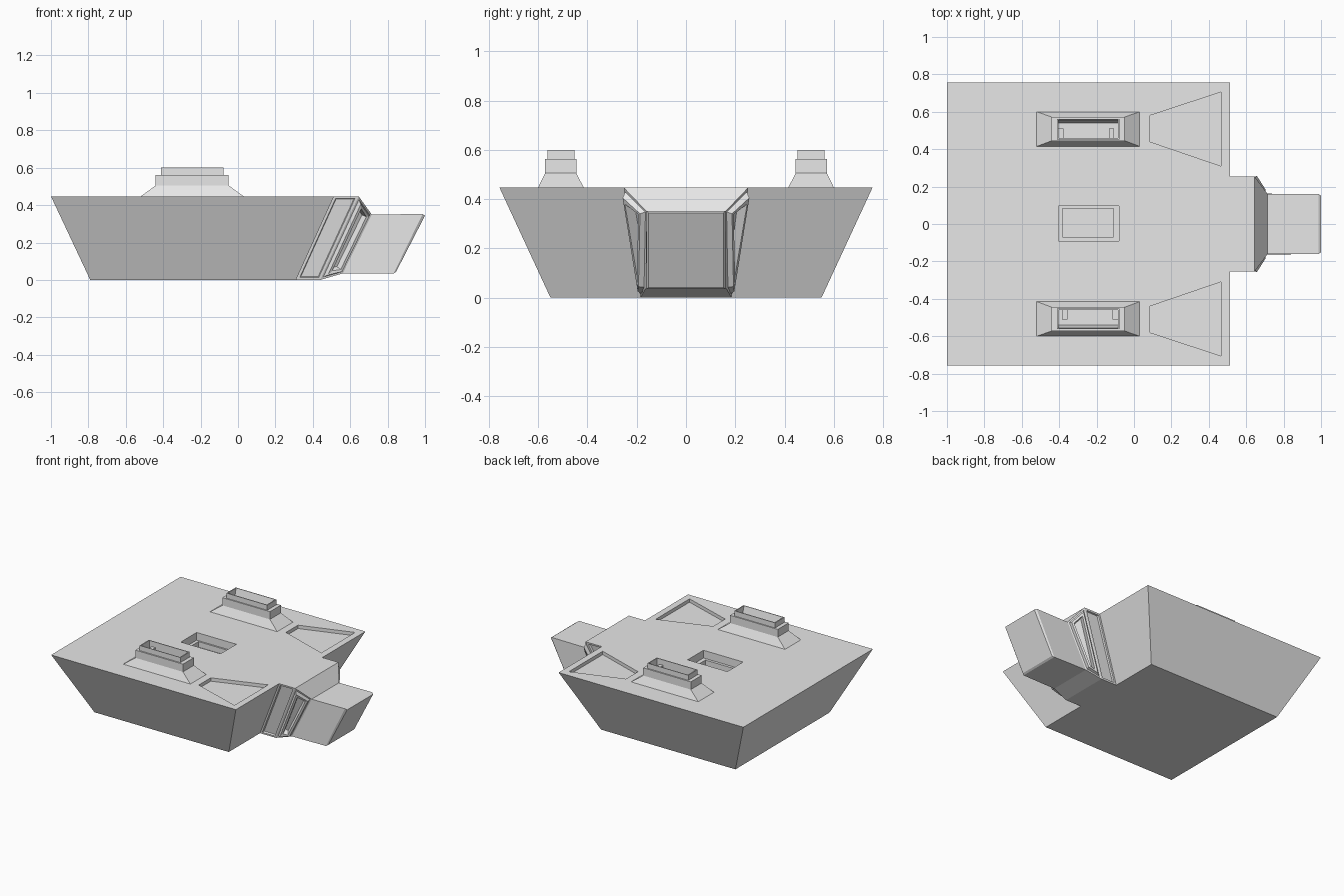
import bpy
import bmesh

if "Cube" in bpy.data.objects:
    bpy.data.objects.remove(bpy.data.objects["Cube"], do_unlink=True)

grey = bpy.data.materials.new("light_grey")
grey.use_nodes = True
grey.diffuse_color = (0.8, 0.8, 0.8, 1)
grey.node_tree.nodes["Principled BSDF"].inputs["Base Color"].default_value = (0.8, 0.8, 0.8, 1)


def rect(x0, x1, y0, y1, z):
    """Horizontal rectangular ring."""
    return [(x0, y0, z), (x1, y0, z), (x1, y1, z), (x0, y1, z)]


def slant(xt, xb, yt, yb, zt, zb):
    """Raked trapezoid ring across the x axis."""
    return [(xt, -yt, zt), (xt, yt, zt), (xb, yb, zb), (xb, -yb, zb)]


def solid(name, rings, panels=()):
    """Closed loft through four-sided rings; panels inset the two y sides."""
    bm = bmesh.new()
    loops = [[bm.verts.new(p) for p in ring] for ring in rings]
    sides = []
    for a, b in zip(loops, loops[1:]):
        for i in range(4):
            j = (i + 1) % 4
            f = bm.faces.new((a[i], a[j], b[j], b[i]))
            if i % 2:
                sides.append(f)
    bm.faces.new(loops[0])
    bm.faces.new(loops[-1])
    bmesh.ops.recalc_face_normals(bm, faces=bm.faces)
    for thickness, depth in panels:
        bmesh.ops.inset_individual(bm, faces=sides, thickness=thickness,
                                   depth=depth, use_even_offset=True)
    mesh = bpy.data.meshes.new(name)
    bm.to_mesh(mesh)
    bm.free()
    mesh.materials.append(grey)
    obj = bpy.data.objects.new(name, mesh)
    bpy.context.collection.objects.link(obj)
    return obj


def cut(target, rings):
    """Sink a recess into the target."""
    tool = solid("cutter", rings)
    tool.hide_render = True
    mod = target.modifiers.new("recess", "BOOLEAN")
    mod.operation = "DIFFERENCE"
    mod.solver = "EXACT"
    mod.object = tool
    bpy.context.view_layer.objects.active = target
    bpy.ops.object.modifier_apply(modifier=mod.name)
    bpy.data.objects.remove(tool, do_unlink=True)


TOP = 0.447

# Main hull, an inverted truncated pyramid
hull = solid("hull", [rect(-0.79, 0.31, -0.55, 0.55, 0),
                      rect(-1, 0.513, -0.757, 0.757, TOP)])

# Stepped hatch in the deck
cut(hull, [rect(-0.405, -0.08, -0.09, 0.095, z) for z in (0.39, 0.5)])
cut(hull, [rect(-0.382, -0.11, -0.07, 0.083, z) for z in (0.35, 0.42)])

# Flared shallow recesses in the deck
for s in (-1, 1):
    cut(hull, [[(0.085, s * 0.44, z), (0.465, s * 0.31, z),
                (0.465, s * 0.705, z), (0.085, s * 0.58, z)] for z in (TOP - 0.025, 0.5)])

# Neck, tapered collar and end block
root = slant(0.513, 0.31, 0.253, 0.185, TOP, 0)
shoulder = slant(0.645, 0.44, 0.253, 0.185, TOP, 0)
collar_end = slant(0.715, 0.56, 0.16, 0.165, 0.35, 0.035)
solid("neck", [root, shoulder], [(0.013, 0), (0.004, -0.012)])
solid("collar", [shoulder, collar_end],
      [(0.01, 0), (0.01, 0.02), (0.014, 0), (0.006, -0.04)])
solid("end_block", [collar_end,
                    slant(0.987, 0.832, 0.16, 0.16, 0.352, 0.035),
                    slant(1.0, 0.845, 0.152, 0.152, 0.344, 0.043)])

# Deck housings with open troughs, one on each side
for side, s in (("right", -1), ("left", 1)):
    def tier(x0, x1, y0, y1, z):
        return rect(x0, x1, s * y0, s * y1, z)
    solid(side + "_housing", [
        tier(-0.52, 0.03, 0.415, 0.6, TOP),
        tier(-0.44, -0.05, 0.445, 0.572, 0.505),
        tier(-0.44, -0.05, 0.445, 0.572, 0.562),
        tier(-0.412, -0.078, 0.453, 0.562, 0.562),
        tier(-0.412, -0.078, 0.453, 0.562, 0.6),
        tier(-0.405, -0.085, 0.459, 0.557, 0.6),
        tier(-0.405, -0.085, 0.459, 0.54, 0.535)])
    # Small blocks inside the trough
    for x in (-0.39, -0.12):
        mid = x if s > 0 else -0.49 - x
        solid(side + "_trough_block",
              [tier(mid - 0.014, mid + 0.014, 0.458, 0.51, z) for z in (0.53, 0.56)])
